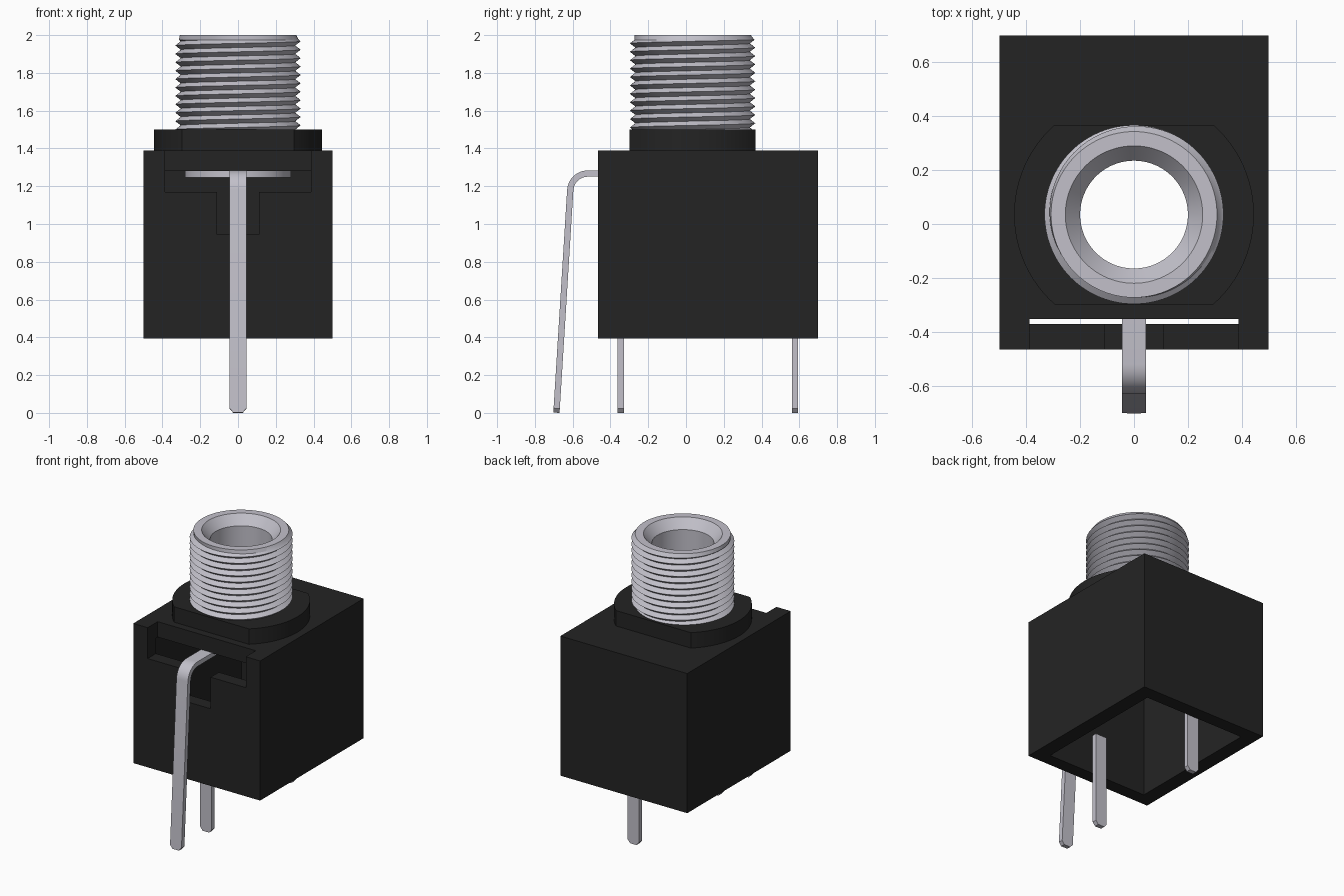
import bpy, bmesh, math
from mathutils import Matrix

if "Cube" in bpy.data.objects:
    bpy.data.objects.remove(bpy.data.objects["Cube"], do_unlink=True)

CY = 0.035      # y of the barrel axis


def material(name, rgb):
    m = bpy.data.materials.new(name)
    m.use_nodes = True
    m.diffuse_color = (*rgb, 1)
    m.node_tree.nodes["Principled BSDF"].inputs["Base Color"].default_value = (*rgb, 1)
    return m


BLACK = material("black plastic", (0.0172, 0.0172, 0.0172))
METAL = material("silver metal", (0.54, 0.53, 0.59))


def finish(name, bm, mat, smooth=False):
    bmesh.ops.remove_doubles(bm, verts=bm.verts, dist=1e-5)
    bmesh.ops.recalc_face_normals(bm, faces=bm.faces)
    me = bpy.data.meshes.new(name)
    bm.to_mesh(me)
    bm.free()
    ob = bpy.data.objects.new(name, me)
    bpy.context.collection.objects.link(ob)
    me.materials.append(mat)
    if smooth:
        select(ob)
        bpy.ops.object.shade_smooth_by_angle(angle=math.radians(30))
    return ob


def select(ob):
    bpy.ops.object.select_all(action='DESELECT')
    ob.select_set(True)
    bpy.context.view_layer.objects.active = ob


def box(name, lo, hi, mat=BLACK):
    bm = bmesh.new()
    size = [b - a for a, b in zip(lo, hi)]
    mid = [(a + b) / 2 for a, b in zip(lo, hi)]
    bmesh.ops.create_cube(bm, size=1, matrix=Matrix.Translation(mid) @ Matrix.Diagonal((*size, 1)))
    return finish(name, bm, mat)


def prism(name, pts, vec, mat, smooth=False):
    """Extrude a closed outline of 3D points along vec."""
    bm = bmesh.new()
    f = bm.faces.new([bm.verts.new(p) for p in pts])
    top = bmesh.ops.extrude_face_region(bm, geom=[f])["geom"]
    bmesh.ops.translate(bm, vec=vec, verts=[v for v in top if isinstance(v, bmesh.types.BMVert)])
    return finish(name, bm, mat, smooth)


def cut(ob, cutters):
    for c in cutters:
        mod = ob.modifiers.new("cut", 'BOOLEAN')
        mod.operation, mod.solver, mod.object = 'DIFFERENCE', 'EXACT', c
        select(ob)
        bpy.ops.object.modifier_apply(modifier=mod.name)
        bpy.data.objects.remove(c, do_unlink=True)


def bore(z0, z1):
    ring = [(0.27 * math.cos(a), CY + 0.27 * math.sin(a), z0)
            for a in (math.tau * i / 64 for i in range(64))]
    return prism("bore_cutter", ring, (0, 0, z1 - z0), BLACK)


# Housing: open-bottomed box with a stepped notch in the front wall
housing = box("housing", (-0.5, -0.465, 0.395), (0.5, 0.7, 1.39))
cut(housing, [
    box("cavity_cutter", (-0.395, -0.372, 0.2), (0.395, 0.605, 1.28)),
    box("wide_notch_cutter", (-0.387, -0.6, 1.17), (0.387, -0.352, 1.6)),
    box("narrow_notch_cutter", (-0.11, -0.6, 0.945), (0.11, -0.36, 1.2)),
    bore(1.1, 1.6)])

# Collar: disc with flats at the front and back
R, FLAT = 0.445, 0.333
a0 = math.asin(FLAT / R)
arc = [-a0 + 2 * a0 * i / 24 for i in range(25)]
outline = [(R * math.cos(a + t), CY + R * math.sin(a + t), 1.385) for t in (0, math.pi) for a in arc]
collar = prism("collar", outline, (0, 0, 0.115), BLACK)
cut(collar, [bore(1.3, 1.6)])
select(collar)
bpy.ops.object.shade_smooth_by_angle(angle=math.radians(30))

# Threaded barrel: helical ridges outside, countersunk bore inside
N, PITCH, Z0, Z1 = 96, 0.0445, 1.5, 1.975
CREST, ROOT = 0.332, 0.303
bm = bmesh.new()


def thread_point(k, a):
    z = Z0 + PITCH * (k / 2 + a / math.tau)
    z = min(max(z, Z0), Z1)
    phase = ((z - Z0) / PITCH - a / math.tau) % 1
    return ROOT + (CREST - ROOT) * (1 - abs(2 * phase - 1)), z


rows = range(-2, int(2 * (Z1 - Z0) / PITCH) + 2)
columns = []
for i in range(N + 1):
    a = math.tau * i / N
    section = [(0.2, 1.245), (0.28, 1.245), (0.28, 1.5)]
    section += [thread_point(k, a) for k in rows]
    section += [(0.308, 2.0), (0.255, 2.0), (0.2, 1.935), (0.2, 1.245)]
    columns.append([bm.verts.new((r * math.cos(a), CY + r * math.sin(a), z)) for r, z in section])
for c, d in zip(columns, columns[1:]):
    for j in range(len(c) - 1):
        bm.faces.new((c[j], d[j], d[j + 1], c[j + 1]))
bmesh.ops.dissolve_degenerate(bm, dist=1e-5, edges=bm.edges)
finish("threaded_barrel", bm, METAL, smooth=True)

# Terminals: strips swept along a centre line with chamfered tips
W, T = 0.045, 0.033


def strip(name, path):
    """Sweep a flat strip along (y, z) points; the last point is the tip."""
    bm = bmesh.new()
    prev = None
    for i, (y, z) in enumerate(path):
        ya, za = path[max(i - 1, 0)]
        yb, zb = path[min(i + 1, len(path) - 1)]
        ln = math.hypot(yb - ya, zb - za)
        ny, nz = -(zb - za) / ln * T / 2, (yb - ya) / ln * T / 2
        w = W - 0.02 if i == len(path) - 1 else W
        ring = [bm.verts.new((sx * w, y + s * ny, z + s * nz))
                for sx, s in ((-1, -1), (1, -1), (1, 1), (-1, 1))]
        if prev:
            for j in range(4):
                k = (j + 1) % 4
                bm.faces.new((prev[j], prev[k], ring[k], ring[j]))
        else:
            bm.faces.new(ring)
        prev = ring
    bm.faces.new(prev)
    return finish(name, bm, METAL, smooth=True)


bend = [math.radians(90 + 86.5 * i / 10) for i in range(11)]
strip("front_terminal", [(-0.2, 1.267)]
      + [(-0.52 + 0.093 * math.cos(a), 1.174 + 0.093 * math.sin(a)) for a in bend]
      + [(-0.6845, 0.024), (-0.686, 0.001)])
for name, y in (("middle_pin", -0.345), ("back_pin", 0.577)):
    strip(name, [(y, 0.67), (y, 0.024), (y, 0.0)])
